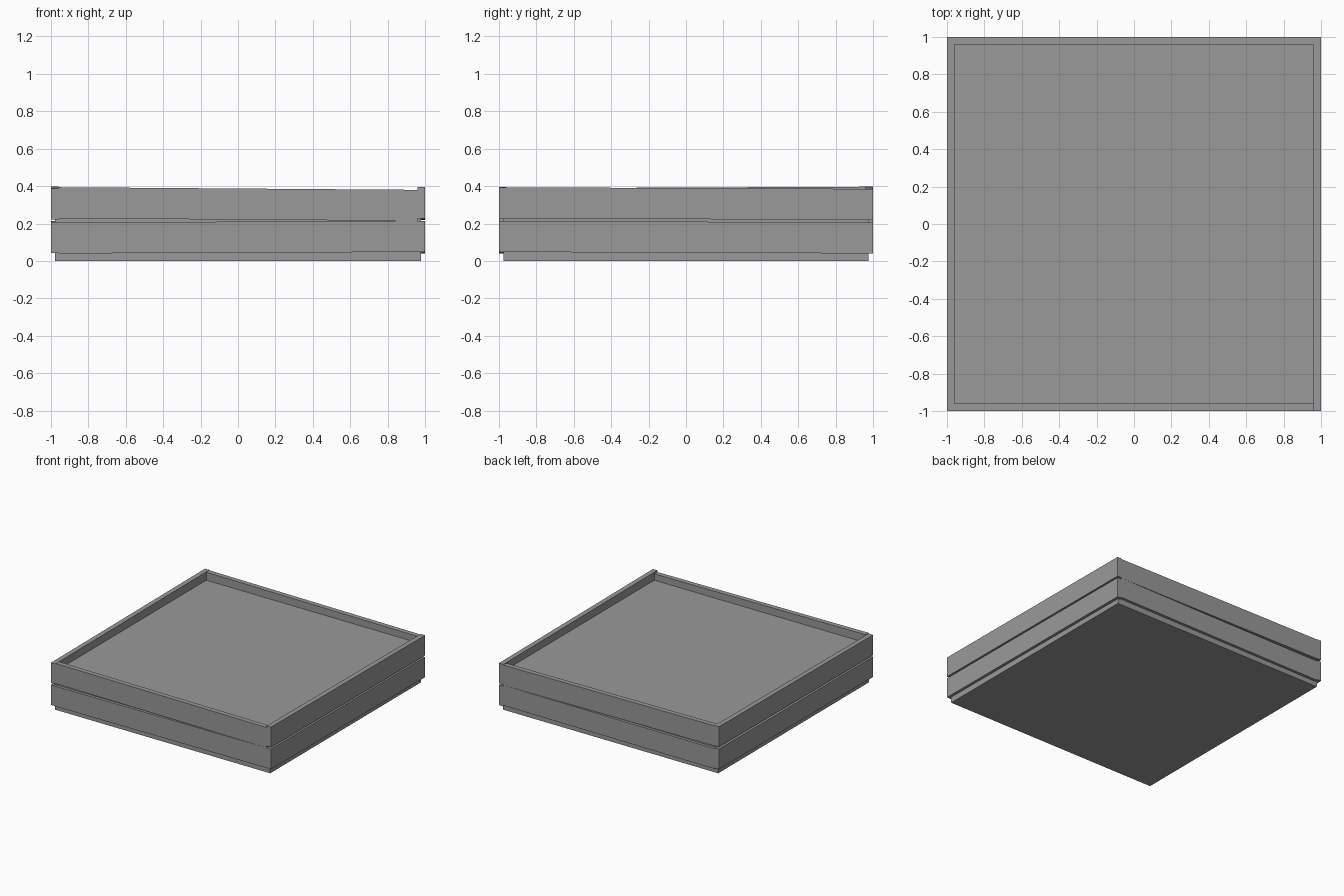
import bpy
from mathutils import Matrix

cube = bpy.data.objects.get("Cube")
if cube:
    bpy.data.objects.remove(cube, do_unlink=True)

grey = bpy.data.materials.new("mid_grey")
grey.use_nodes = True
colour = (0.32, 0.32, 0.32, 1)
grey.diffuse_color = colour
grey.node_tree.nodes["Principled BSDF"].inputs["Base Color"].default_value = colour

WALL = 0.04      # board thickness
HEIGHT = 0.166   # board height
BASE = 0.977     # half width of the slab


def box(name, centre, size):
    bpy.ops.mesh.primitive_cube_add(size=1, location=centre)
    obj = bpy.context.object
    obj.name = name
    obj.data.transform(Matrix.Diagonal((*size, 1)))
    obj.data.materials.append(grey)
    return obj


def board(name, along_x, side, z_start, z_end):
    """Rim board whose underside runs from z_start to z_end along its axis."""
    length = 2 - 2 * WALL if along_x else 2
    offset = side * (1 - WALL / 2)
    z = (z_start + z_end + HEIGHT) / 2
    centre = (0, offset, z) if along_x else (offset, 0, z)
    size = (length, WALL, HEIGHT) if along_x else (WALL, length, HEIGHT)
    obj = box(name, centre, size)
    # slight lean of the hand-fitted boards
    for v in obj.data.vertices:
        t = (v.co.x if along_x else v.co.y) / length
        v.co.z += t * (z_end - z_start)


# underside heights of each board: front, back, right side, left side
trays = {
    "lower": (0.0, ((0.040, 0.048), (0.040, 0.048), (0.042, 0.048), (0.048, 0.040))),
    "upper": (0.18, ((0.228, 0.214), (0.228, 0.214), (0.222, 0.231), (0.228, 0.219))),
}
for tray, (z, (front, back, right, left)) in trays.items():
    box(tray + "_floor_slab", (0, 0, z + 0.074), (2 * BASE, 2 * BASE, 0.148))
    board(tray + "_front_wall", True, -1, *front)
    board(tray + "_back_wall", True, 1, *back)
    board(tray + "_right_wall", False, -1, *right)
    board(tray + "_left_wall", False, 1, *left)
